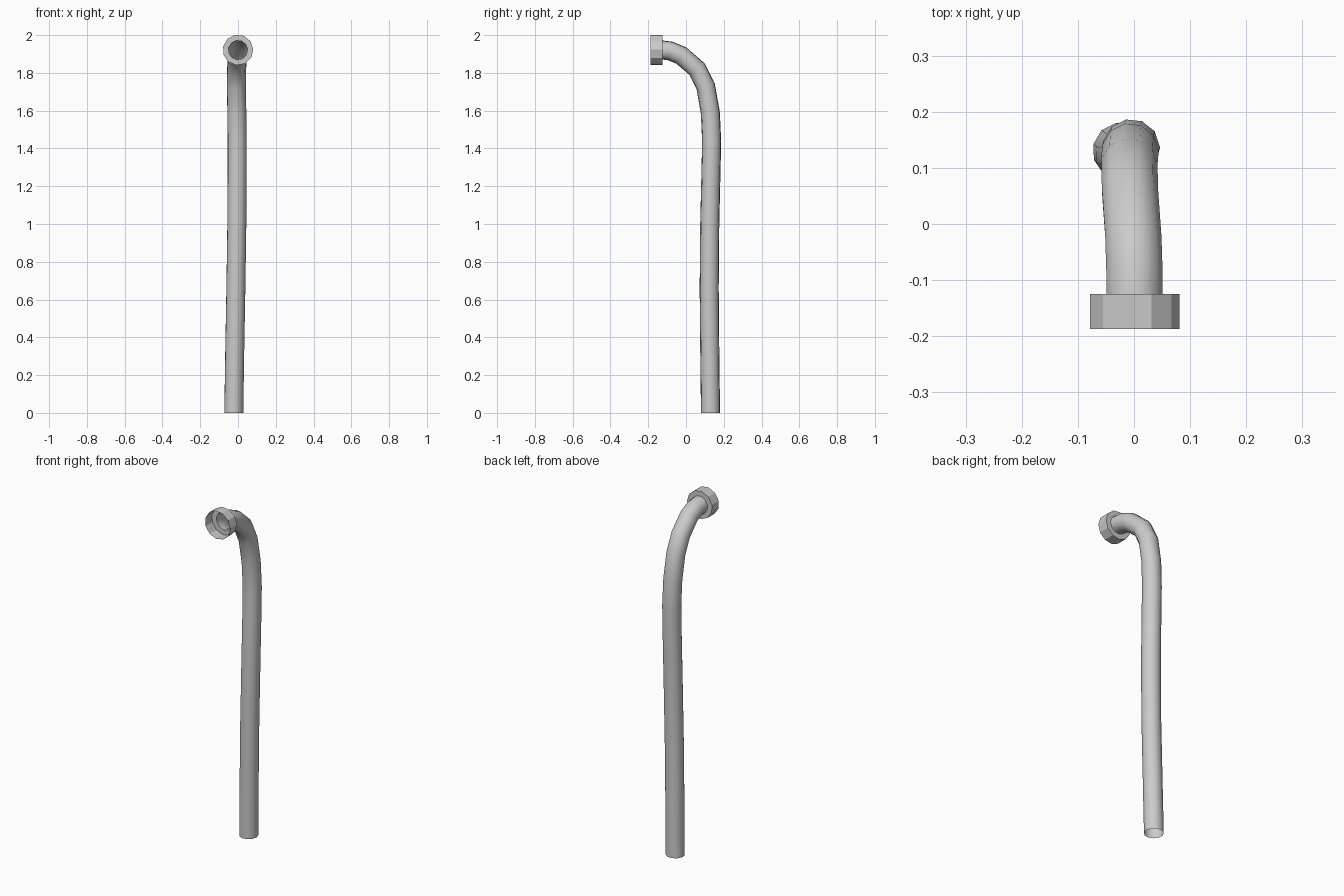
import bpy, bmesh, math
from mathutils import Vector

if "Cube" in bpy.data.objects:
    bpy.data.objects.remove(bpy.data.objects["Cube"])

SIDES = 11
START = math.radians(2)


def ring(bm, centre, tangent, radius):
    u = (Vector((1, 0, 0)) - tangent * tangent.x).normalized()
    v = tangent.cross(u)
    angles = [START + 2 * math.pi * i / SIDES for i in range(SIDES)]
    return [bm.verts.new(centre + radius * (u * math.cos(a) + v * math.sin(a))) for a in angles]


def skin(name, stations, smooth):
    """Open shell through a list of (centre, tangent, radius) rings."""
    bm = bmesh.new()
    rings = [ring(bm, *s) for s in stations]
    for a, b in zip(rings, rings[1:]):
        for i in range(SIDES):
            j = (i + 1) % SIDES
            bm.faces.new((a[i], a[j], b[j], b[i])).smooth = smooth
    mesh = bpy.data.meshes.new(name)
    bm.to_mesh(mesh)
    bm.free()
    obj = bpy.data.objects.new(name, mesh)
    bpy.context.collection.objects.link(obj)
    return obj


# Centre line of the slightly wavy pipe, from the floor up and forward
path = [Vector(p) for p in (
    (-.023, .130, 0), (-.018, .126, .33), (-.012, .123, .66), (-.007, .126, 1.0),
    (-.005, .133, 1.3), (-.005, .136, 1.44), (-.007, .129, 1.59), (-.009, .104, 1.73),
    (-.008, .059, 1.82), (-.002, -.025, 1.892), (0, -.085, 1.917), (0, -.125, 1.921))]
front = Vector((0, -1, 0))
tangents = [Vector((0, 0, 1))]
for a, b, c in zip(path, path[1:], path[2:]):
    tangents.append(((b - a).normalized() + (c - b).normalized()).normalized())
tangents.append(front)

# Hollow pipe, open at both ends
skin("pipe", [(p, t, .051) for p, t in zip(path, tangents)], True)

# Open cup-shaped collar: back annulus, then outer wall
end = path[-1]
skin("collar", [(end, front, .051), (end, front, .081),
                (end + front * .062, front, .081)], False)
